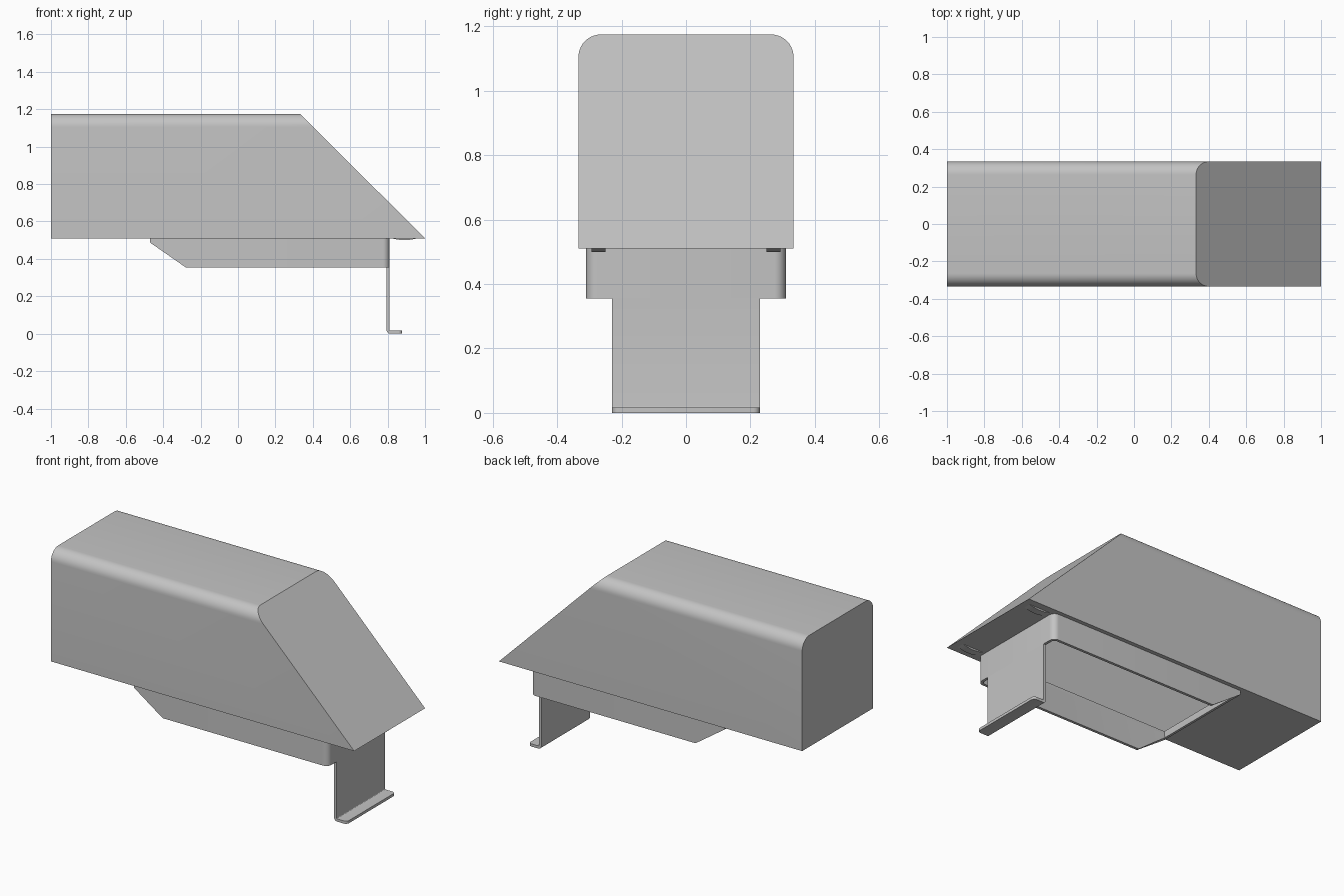
import bpy
import bmesh
from math import pi, sin, cos, radians, sqrt

T = 0.016            # sheet thickness
BASE, TOP = 0.51, 1.175
HALF_W = 0.334

cube = bpy.data.objects.get("Cube")
if cube:
    bpy.data.objects.remove(cube, do_unlink=True)

grey = bpy.data.materials.new("plain grey")
grey.use_nodes = True
colour = (0.55, 0.55, 0.55, 1)
grey.diffuse_color = colour
grey.node_tree.nodes["Principled BSDF"].inputs["Base Color"].default_value = colour


def make_object(name, bm):
    bmesh.ops.recalc_face_normals(bm, faces=bm.faces)
    mesh = bpy.data.meshes.new(name)
    bm.to_mesh(mesh)
    bm.free()
    mesh.materials.append(grey)
    obj = bpy.data.objects.new(name, mesh)
    bpy.context.collection.objects.link(obj)
    return obj


def loft(name, ring_a, ring_b, caps=True, closed=True):
    """Join two matching rings of points with quads."""
    bm = bmesh.new()
    a = [bm.verts.new(p) for p in ring_a]
    b = [bm.verts.new(p) for p in ring_b]
    n = len(a)
    for i in range(n if closed else n - 1):
        j = (i + 1) % n
        bm.faces.new((a[i], a[j], b[j], b[i]))
    if caps:
        bm.faces.new(a)
        bm.faces.new(b)
    return make_object(name, bm)


def arc(cx, cy, r, start, end, steps=10):
    angles = [radians(start + (end - start) * i / steps) for i in range(steps + 1)]
    return [(cx + r * cos(a), cy + r * sin(a)) for a in angles]


def activate(obj):
    bpy.ops.object.select_all(action='DESELECT')
    obj.select_set(True)
    bpy.context.view_layer.objects.active = obj


def apply_modifiers(obj):
    activate(obj)
    for mod in list(obj.modifiers):
        bpy.ops.object.modifier_apply(modifier=mod.name)


def smooth(obj):
    activate(obj)
    bpy.ops.object.shade_smooth_by_angle(angle=radians(30))


def thicken(obj, offset):
    mod = obj.modifiers.new("sheet", 'SOLIDIFY')
    mod.thickness = T
    mod.offset = offset
    mod.use_even_offset = True
    apply_modifiers(obj)


def hood_solid(name, inset):
    """Rounded-top section run along x and cut off at a slope."""
    r = 0.07 - inset
    w, low, high = HALF_W - inset, BASE + inset, TOP - inset
    section = [(w, low)] + arc(w - r, high - r, r, 0, 90)
    section += arc(r - w, high - r, r, 90, 180) + [(-w, low)]
    back = [(-1 + inset, y, z) for y, z in section]
    front = [(1 - inset * sqrt(2) - (z - BASE) * 1.005, y, z) for y, z in section]
    return loft(name, back, front)


# Hollow hood with an opening in its floor
hood = hood_solid("hood", 0)
cavity = hood_solid("hood_cavity", T)
x0, x1, y1 = -0.455, 0.79, 0.294
corners = [(x0, -y1), (x1, -y1), (x1, y1), (x0, y1)]
opening = loft("floor_opening", [(x, y, BASE - 0.1) for x, y in corners],
               [(x, y, BASE + 0.1) for x, y in corners])
for cutter in (cavity, opening):
    cutter.hide_render = True
    mod = hood.modifiers.new("cut", 'BOOLEAN')
    mod.operation = 'DIFFERENCE'
    mod.solver = 'EXACT'
    mod.object = cutter
    apply_modifiers(hood)
    bpy.data.objects.remove(cutter, do_unlink=True)
smooth(hood)

# Open skirt below the hood, its lower rim rising at the back
R, FRONT, BACK, SIDE = 0.035, 0.81, -0.47, 0.31
outline = [(BACK, -SIDE), (-0.28, -SIDE)]
outline += arc(FRONT - R, R - SIDE, R, -90, 0, 8)
outline += arc(FRONT - R, SIDE - R, R, 0, 90, 8)
outline += [(-0.28, SIDE), (BACK, SIDE)]
skirt = loft("skirt",
             [(x, y, 0.487 if x == BACK else 0.355) for x, y in outline],
             [(x, y, BASE) for x, y in outline], caps=False)
thicken(skirt, -1)
smooth(skirt)

# Front leg plate bent into a foot
WIDTH, BEND = 0.229, 0.012
mid = FRONT - T / 2
path = [(mid, 0.356)] + arc(mid + BEND, T / 2 + BEND, BEND, 180, 270, 6) + [(0.86, T / 2)]
leg = loft("front_leg", [(x, -WIDTH, z) for x, z in path],
           [(x, WIDTH, z) for x, z in path], caps=False, closed=False)
thicken(leg, 0)
smooth(leg)

# Rounded toe along the edge of the foot
toe = [(0.86, -WIDTH)] + arc(0.858, 0.02 - WIDTH, 0.02, -90, 0, 6)
toe += arc(0.858, WIDTH - 0.02, 0.02, 0, 90, 6) + [(0.86, WIDTH)]
toe = [(max(x, 0.86), y) for x, y in toe[2:-2]]
toe = [(0.86, -WIDTH)] + toe + [(0.86, WIDTH)]
foot_toe = loft("foot_toe", [(x, y, 0) for x, y in toe], [(x, y, T) for x, y in toe])
smooth(foot_toe)

# Two shallow bowed strips under the nose
for name, side in (("left_strip", 1), ("right_strip", -1)):
    bow = [(0.82 + 0.14 * i / 12, BASE - 0.01 * sin(pi * i / 12)) for i in range(13)]
    strip = loft(name, [(x, side * 0.25, z) for x, z in bow],
                 [(x, side * 0.293, z) for x, z in bow])
    smooth(strip)
